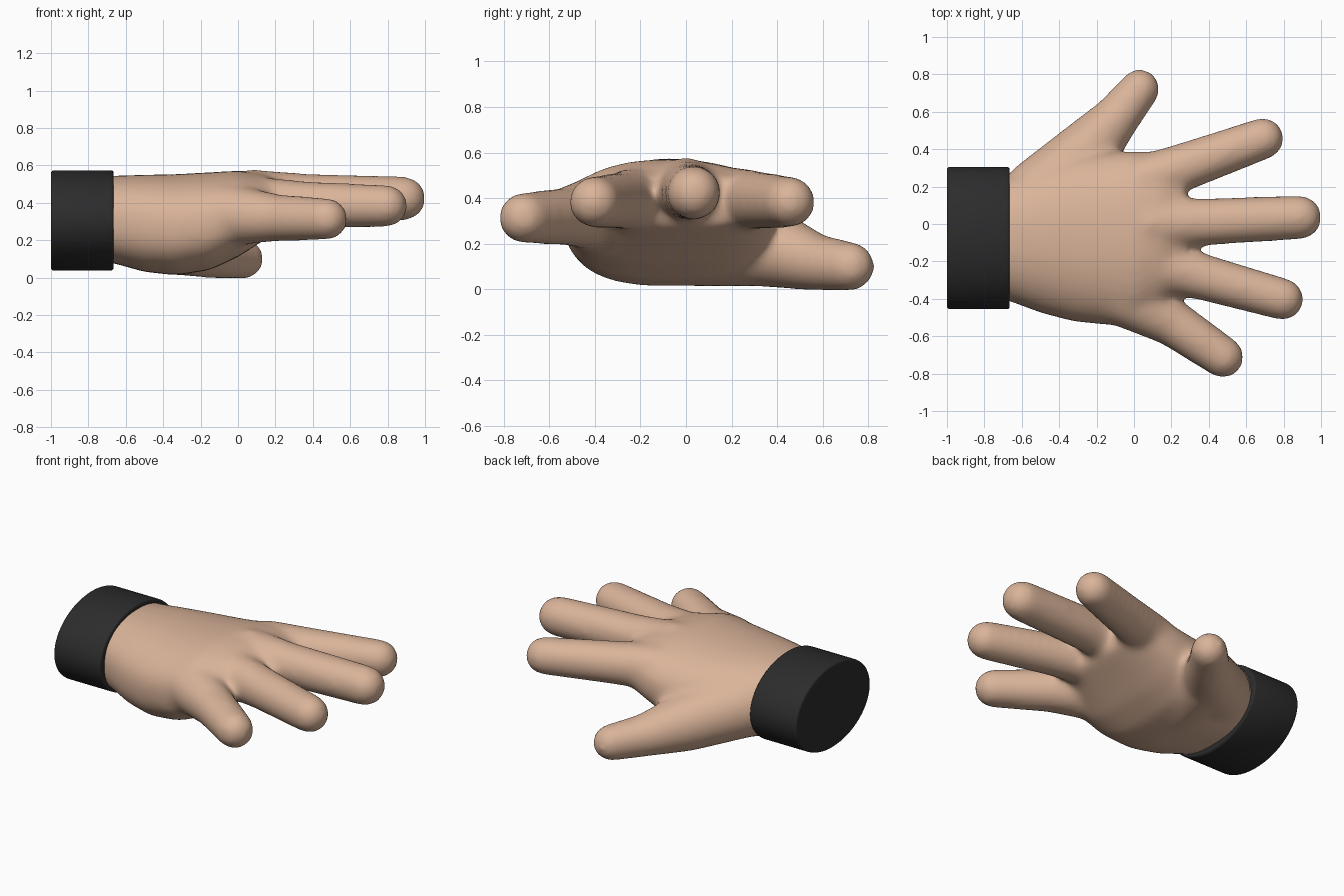
import bpy, bmesh, math
from mathutils import Vector

if "Cube" in bpy.data.objects:
    bpy.data.objects.remove(bpy.data.objects["Cube"])


def material(name, rgb):
    m = bpy.data.materials.new(name)
    m.diffuse_color = (*rgb, 1)
    m.use_nodes = True
    m.node_tree.nodes["Principled BSDF"].inputs["Base Color"].default_value = m.diffuse_color
    return m


skin = material("skin", (0.70, 0.455, 0.32))
black = material("cuff black", (0.025, 0.025, 0.025))


def make_object(name, bm, mat):
    bmesh.ops.recalc_face_normals(bm, faces=bm.faces)
    mesh = bpy.data.meshes.new(name)
    bm.to_mesh(mesh)
    bm.free()
    mesh.materials.append(mat)
    ob = bpy.data.objects.new(name, mesh)
    bpy.context.collection.objects.link(ob)
    return ob


def loft(bm, sections, top_power, low_power, n=40):
    """Skin superellipse sections given as (x, y0, y1, z0, z1)."""
    rings = []
    for x, y0, y1, z0, z1 in sections:
        ring = []
        for i in range(n):
            a = 2 * math.pi * i / n
            c, s = math.cos(a), math.sin(a)
            power = top_power if s > 0 else low_power
            y = math.copysign(abs(c) ** (2 / power), c)
            z = math.copysign(abs(s) ** (2 / power), s)
            ring.append(bm.verts.new((x, (y0 + y1) / 2 + y * (y1 - y0) / 2,
                                      (z0 + z1) / 2 + z * (z1 - z0) / 2)))
        rings.append(ring)
    for a, b in zip(rings, rings[1:]):
        for i in range(n):
            bm.faces.new((a[i], a[(i + 1) % n], b[(i + 1) % n], b[i]))
    bm.faces.new(rings[0])
    bm.faces.new(rings[-1])
    bmesh.ops.recalc_face_normals(bm, faces=bm.faces)
    bm.normal_update()


def limb(bm, points):
    """Tapered round-ended limb through (x, y, z, radius) points."""
    for p, q in zip(points, points[1:]):
        part = bmesh.new()
        for x, y, z, r in (p, q):
            ball = bmesh.ops.create_icosphere(part, subdivisions=4, radius=r + 0.008)
            bmesh.ops.translate(part, verts=ball["verts"], vec=Vector((x, y, z)))
        hull = bmesh.ops.convex_hull(part, input=part.verts)
        junk = {g for g in hull["geom_interior"] + hull["geom_unused"]
                if isinstance(g, bmesh.types.BMVert)}
        bmesh.ops.delete(part, geom=list(junk), context='VERTS')
        temp = bpy.data.meshes.new("temp")
        part.to_mesh(temp)
        part.free()
        bm.from_mesh(temp)
        bpy.data.meshes.remove(temp)


# Palm and wrist
bm = bmesh.new()
loft(bm, [(-0.80, -0.38, 0.24, 0.10, 0.54),
          (-0.66, -0.415, 0.26, 0.075, 0.545),
          (-0.50, -0.475, 0.32, 0.03, 0.55),
          (-0.33, -0.52, 0.37, 0.012, 0.553),
          (-0.15, -0.54, 0.385, 0.04, 0.563),
          (0.00, -0.54, 0.39, 0.11, 0.572),
          (0.14, -0.44, 0.385, 0.20, 0.555),
          (0.27, -0.32, 0.33, 0.28, 0.50)], 2.2, 2.6)

# Fingers and thumb
fingers = [
    [(0.05, 0.23, 0.395, 0.13), (0.35, 0.335, 0.39, 0.117), (0.69, 0.457, 0.383, 0.104)],
    [(0.08, 0.00, 0.43, 0.14), (0.35, 0.01, 0.43, 0.119), (0.887, 0.035, 0.423, 0.11)],
    [(0.05, -0.20, 0.395, 0.14), (0.38, -0.287, 0.39, 0.116), (0.795, -0.402, 0.383, 0.105)],
    [(-0.06, -0.38, 0.335, 0.16), (0.20, -0.525, 0.32, 0.119), (0.476, -0.712, 0.313, 0.104)],
    [(-0.50, 0.16, 0.27, 0.19), (-0.27, 0.37, 0.18, 0.165),
     (-0.10, 0.56, 0.12, 0.118), (0.03, 0.722, 0.10, 0.10)],
    [(-0.34, 0.02, 0.20, 0.18), (-0.27, 0.33, 0.185, 0.165)],
]
for f in fingers:
    limb(bm, f)
hand = make_object("hand", bm, skin)

# Fuse into one soft skin
fuse = hand.modifiers.new("fuse", 'REMESH')
fuse.mode = 'VOXEL'
fuse.voxel_size = 0.018
fuse.use_smooth_shade = True
soften = hand.modifiers.new("soften", 'SMOOTH')
soften.factor = 0.5
soften.iterations = 26

# Sleeve cuff
bm = bmesh.new()
loft(bm, [(-1.0, -0.455, 0.305, 0.038, 0.573),
          (-0.665, -0.455, 0.305, 0.038, 0.573)], 2, 2, 64)
rims = [e for e in bm.edges if any(len(f.verts) > 4 for f in e.link_faces)]
bmesh.ops.bevel(bm, geom=rims, offset=0.014, offset_type='OFFSET', segments=3,
                profile=0.5, affect='EDGES')
cuff = make_object("cuff", bm, black)
bpy.context.view_layer.objects.active = cuff
cuff.select_set(True)
bpy.ops.object.shade_smooth_by_angle(angle=math.radians(40))
